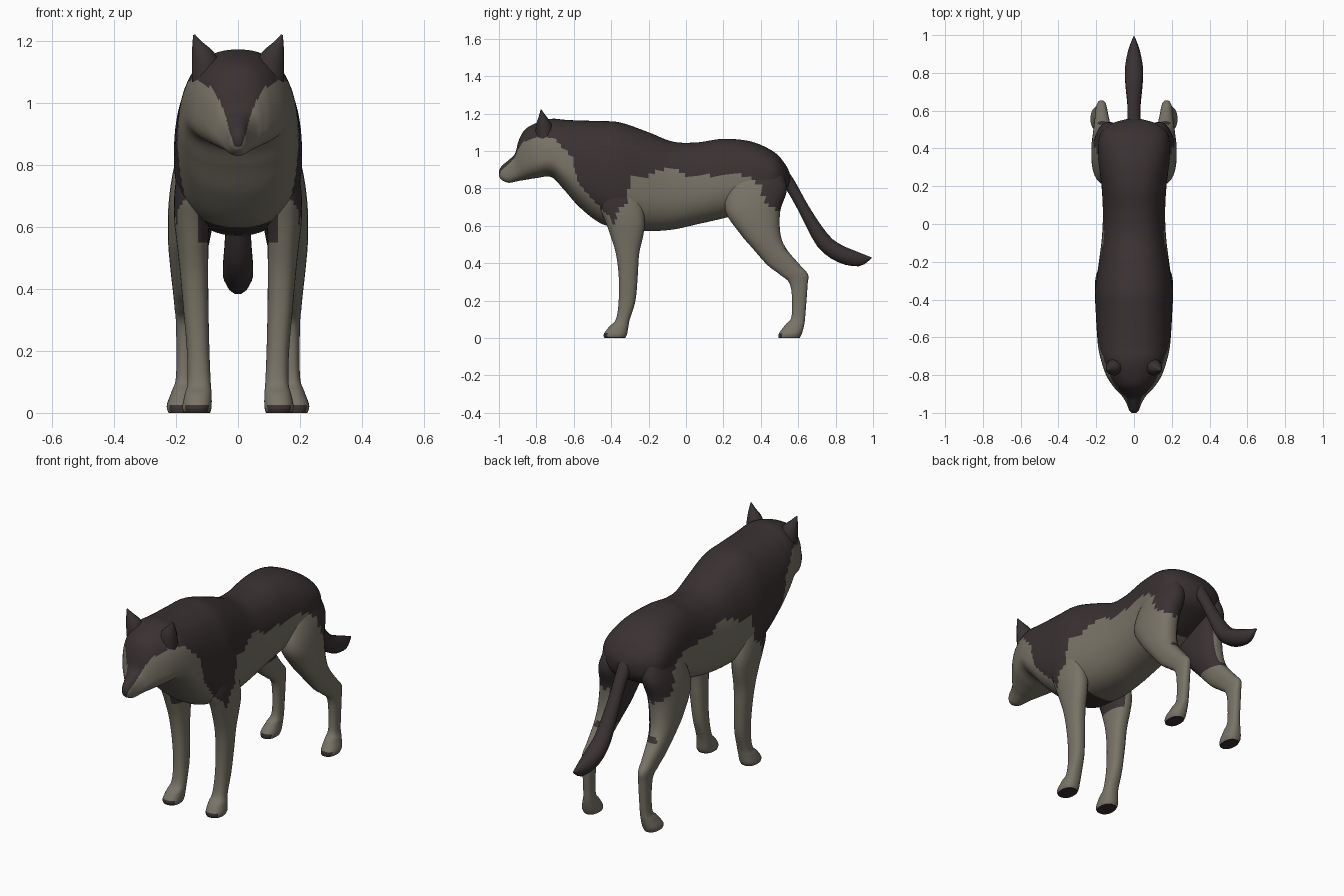
import bpy
import bmesh
from math import sin, cos, pi, radians, copysign
from mathutils import Vector

default_cube = bpy.data.objects.get("Cube")
if default_cube:
    bpy.data.objects.remove(default_cube, do_unlink=True)


def make_material(name, colour):
    mat = bpy.data.materials.new(name)
    mat.use_nodes = True
    mat.diffuse_color = (*colour, 1)
    mat.node_tree.nodes["Principled BSDF"].inputs["Base Color"].default_value = (*colour, 1)
    return mat


grey_fur = make_material("grey fur", (0.19, 0.172, 0.134))
dark_fur = make_material("dark fur", (0.042, 0.031, 0.032))
eye_white = make_material("pale eye", (0.5, 0.5, 0.5))
GREY, DARK = 0, 1


# Shared helpers
def smooth_rows(rows, steps):
    """Catmull-Rom interpolation through rows of section measurements."""
    padded = [rows[0], *rows, rows[-1]]
    result = []
    for a, b, c, d in zip(padded, padded[1:], padded[2:], padded[3:]):
        for i in range(steps):
            t = i / steps
            result.append([q + t / 2 * (r - p + t * (2 * p - 5 * q + 4 * r - s
                           + t * (3 * (q - r) + s - p))) for p, q, r, s in zip(a, b, c, d)])
    return result + [list(rows[-1])]


def rounded(count, power):
    """Unit section outline, squarer than a circle when power is below one."""
    for i in range(count):
        a = 2 * pi * (i + 0.5) / count
        yield tuple(copysign(abs(v) ** power, v) for v in (cos(a), sin(a)))


def piecewise(points, value):
    """Linear lookup along a list of pairs."""
    for (a, p), (b, q) in zip(points, points[1:]):
        if value <= b:
            return p + (q - p) * max(0, (value - a) / (b - a))
    return points[-1][1]


def loft(name, rows, section, colour_rule, steps=6, count=32, power=0.85, mirrored=False):
    bm = bmesh.new()
    rings = [[bm.verts.new(section(row, u, v)) for u, v in rounded(count, power)]
             for row in smooth_rows(rows, steps)]
    for lower, upper in zip(rings, rings[1:]):
        for i in range(count):
            j = (i + 1) % count
            bm.faces.new((lower[i], lower[j], upper[j], upper[i]))
    bm.faces.new(rings[0])
    bm.faces.new(rings[-1])
    bmesh.ops.recalc_face_normals(bm, faces=bm.faces)
    for face in bm.faces:
        face.material_index = colour_rule(face.calc_center_median(), face.normal)
    return finish(name, bm, (grey_fur, dark_fur), mirrored)


def finish(name, bm, materials, mirrored=False):
    mesh = bpy.data.meshes.new(name)
    bm.to_mesh(mesh)
    bm.free()
    for mat in materials:
        mesh.materials.append(mat)
    mesh.shade_smooth()
    mesh.set_sharp_from_angle(angle=radians(50))
    obj = bpy.data.objects.new(name, mesh)
    bpy.context.collection.objects.link(obj)
    if mirrored:
        obj.modifiers.new("Mirror", "MIRROR")
    return obj


# Coat pattern: lower edge of the dark saddle along y, and the face blaze by height
saddle_edge = [(-.9, 1.07), (-.78, 1.09), (-.7, 1.06), (-.61, .97), (-.57, .82), (-.5, .74),
               (-.42, .66), (-.38, .6), (-.36, .69), (-.32, .71), (-.3, .85), (-.2, .86),
               (-.15, .9), (-.05, .9), (0, .87), (.33, .87), (.4, .82), (.42, .73),
               (.5, .68), (.53, .47), (.7, .47)]
blaze_edge = [(.86, .012), (.9, .025), (.95, .038), (1, .055), (1.05, .09), (1.09, .15)]


def saddle(c):
    chest_bib = c.y < -.38 and c.z < .85 and abs(c.x) < .16
    return c.z > piecewise(saddle_edge, c.y) and not chest_bib


def body_colour(c, n):
    if c.y < -.8:
        blaze = c.z > .86 and abs(c.x) < piecewise(blaze_edge, c.z)
        return DARK if blaze or c.z > 1.09 else GREY
    brisket = -.42 < c.y < -.28 and c.z < .62
    crotch = c.y > .35 and abs(c.x) < .12
    return DARK if saddle(c) or brisket or crotch else GREY


def leg_colour(inner_height):
    def rule(c, n):
        sole = c.z < .004 or (c.z < .025 and n.y < -.5)
        inside = n.x < -.3 and c.z > inner_height
        return DARK if sole or inside or saddle(c) else GREY
    return rule


def all_dark(c, n):
    return DARK


# Body and head: y, top, bottom, half width, height of widest point
body_rows = [
    (-1, .895, .865, .012, .88), (-.985, .92, .845, .026, .88), (-.95, .95, .83, .04, .885),
    (-.915, .985, .835, .06, .9), (-.893, 1.06, .84, .08, .925), (-.86, 1.115, .845, .11, .95),
    (-.8, 1.15, .855, .148, .96), (-.72, 1.172, .86, .175, .96), (-.65, 1.167, .79, .19, .92),
    (-.57, 1.163, .7, .197, .88), (-.46, 1.16, .615, .203, .84), (-.35, 1.152, .585, .206, .82),
    (-.2, 1.1, .572, .186, .8), (-.07, 1.05, .58, .17, .79), (.06, 1.046, .608, .165, .8),
    (.2, 1.065, .64, .172, .83), (.35, 1.05, .68, .19, .85), (.47, .995, .74, .182, .86),
    (.53, .93, .78, .12, .86), (.555, .88, .83, .04, .86)]


def body_section(row, u, v):
    y, top, bottom, width, middle = row
    return width * u, y, middle + v * (top - middle if v > 0 else middle - bottom)


body = loft("body_and_head", body_rows, body_section, body_colour, 8, 72)


# Legs: height, front edge, back edge, inner edge, outer edge
def leg_section(row, u, v):
    z, front, back, inner, outer = row
    return (inner + outer + u * (outer - inner)) / 2, (front + back + v * (back - front)) / 2, z


front_leg_rows = [
    (.8, -.46, -.26, .09, .195), (.7, -.46, -.23, .09, .206), (.62, -.43, -.22, .092, .206),
    (.55, -.405, -.228, .095, .198), (.45, -.375, -.25, .096, .187), (.33, -.36, -.258, .095, .176),
    (.2, -.36, -.27, .092, .165), (.1, -.375, -.3, .088, .163), (.06, -.412, -.308, .085, .172),
    (.02, -.44, -.315, .085, .18), (0, -.436, -.325, .09, .175)]
hind_leg_rows = [
    (.92, .3, .5, .06, .165), (.8, .23, .54, .06, .205), (.68, .21, .505, .07, .224),
    (.56, .287, .505, .09, .226), (.48, .355, .535, .11, .22), (.39, .435, .61, .13, .21),
    (.34, .5, .652, .14, .205), (.28, .558, .65, .145, .2), (.12, .565, .638, .148, .2),
    (.07, .53, .632, .145, .214), (.025, .497, .62, .142, .23), (0, .494, .608, .148, .224)]
loft("front_legs", front_leg_rows, leg_section, leg_colour(.55), mirrored=True)
loft("hind_legs", hind_leg_rows, leg_section, leg_colour(.47), mirrored=True)


# Tail: upper edge y and z, lower edge y and z, half width
def tail_section(row, u, v):
    y1, z1, y2, z2, width = row
    return width * u, (y1 + y2 + v * (y1 - y2)) / 2, (z1 + z2 + v * (z1 - z2)) / 2


tail_rows = [(.48, .98, .46, .87, .05), (.57, .86, .53, .8, .036), (.66, .7, .605, .67, .036),
             (.76, .555, .7, .49, .046), (.83, .5, .81, .405, .05), (.91, .465, .925, .382, .032),
             (.995, .43, .992, .425, .003)]
loft("tail", tail_rows, tail_section, all_dark, 3, 12, 1)


# Ears: centre x, y, z, then half sizes across and along
def ear_section(row, u, v):
    x, y, z, across, along = row
    return x + across * u, y + along * v, z - across * u * .5


ear_rows = [(.1, -.755, 1.09, .05, .05), (.113, -.76, 1.145, .038, .04),
            (.13, -.767, 1.185, .019, .02), (.142, -.775, 1.22, .003, .003)]
loft("ears", ear_rows, ear_section, all_dark, 3, 10, 1, mirrored=True)

# Eyes: thin discs wrapped onto the face
for side, name in ((1, "left_eye"), (-1, "right_eye")):
    bm = bmesh.new()
    bmesh.ops.create_circle(bm, cap_ends=True, cap_tris=True, segments=16, radius=.042)
    bmesh.ops.subdivide_edges(bm, edges=bm.edges, cuts=3, use_grid_fill=True)
    bmesh.ops.scale(bm, vec=(1, .85, 1), verts=bm.verts)
    facing = Vector((side * .7, -.7, .12)).to_track_quat("Z", "Y")
    bmesh.ops.rotate(bm, matrix=facing.to_matrix(), verts=bm.verts)
    bmesh.ops.translate(bm, vec=(side * .095, -.865, 1), verts=bm.verts)
    eye = finish(name, bm, (eye_white,))
    wrap = eye.modifiers.new("Wrap", "SHRINKWRAP")
    wrap.target = body
    wrap.offset = .004
